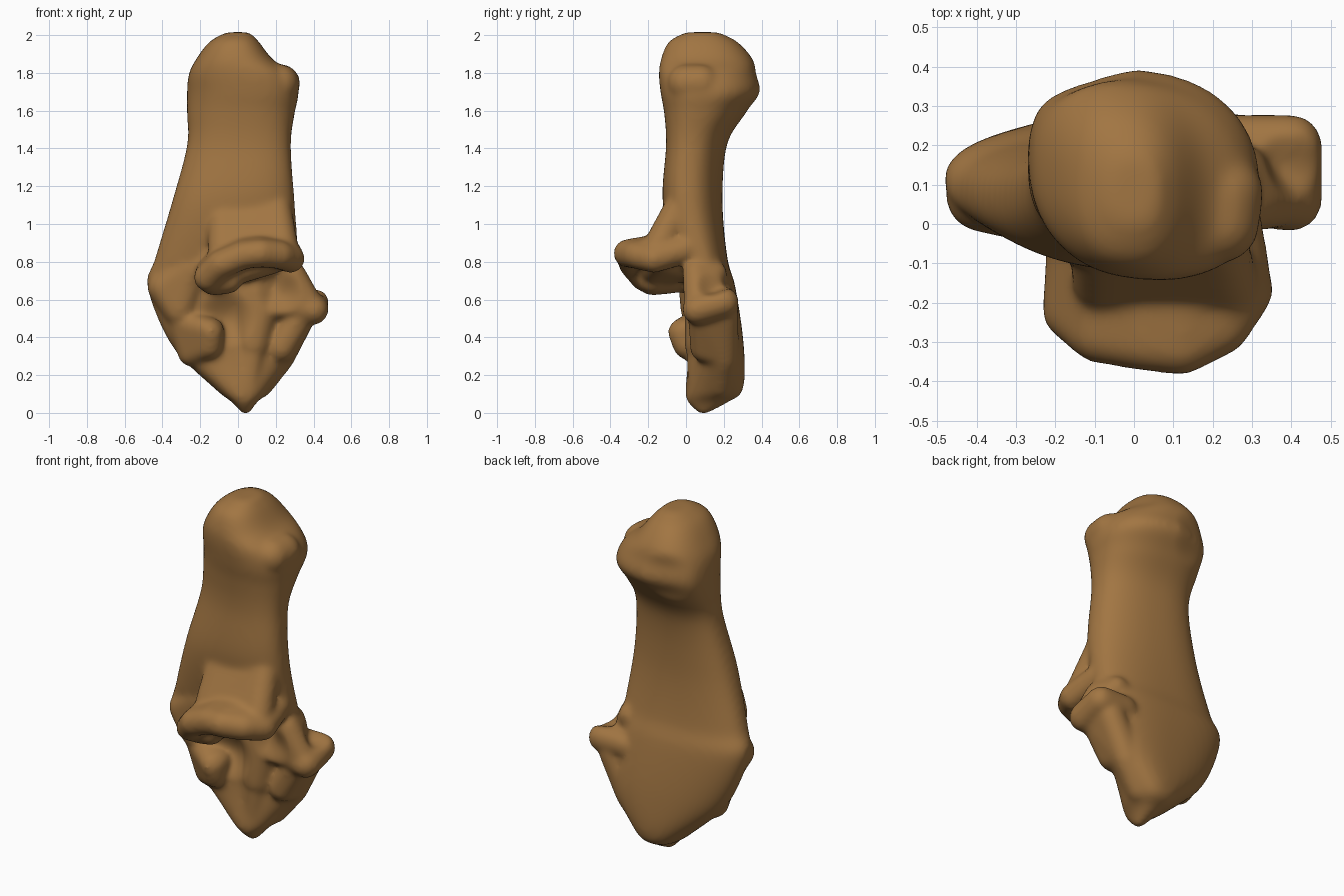
import bpy, bmesh, math
from mathutils import Vector

cube = bpy.data.objects.get("Cube")
if cube:
    bpy.data.objects.remove(cube)

ochre = bpy.data.materials.new("ochre_bone")
ochre.use_nodes = True
colour = (0.36, 0.18, 0.055, 1)
ochre.diffuse_color = colour
ochre.node_tree.nodes["Principled BSDF"].inputs["Base Color"].default_value = colour

bone_mesh = bmesh.new()
SIDES = 48
STEPS = 6


def smooth_sections(sections):
    """Yield sections along a smooth curve through the given ones."""
    rows = [Vector(section) for section in sections]
    rows = [rows[0]] + rows + [rows[-1]]
    for before, start, end, after in zip(rows, rows[1:], rows[2:], rows[3:]):
        leave, arrive = (end - before) / 2, (after - start) / 2
        for step in range(STEPS):
            t = step / STEPS
            ease = t * t * (3 - 2 * t)
            bend = leave * t * (1 - t) ** 2 - arrive * t * t * (1 - t)
            yield start.lerp(end, ease) + bend
    yield rows[-1]


def loft(sections):
    """Skin rounded rings given as height, left, right, front and back."""
    rings = []
    for z, left, right, front, back in smooth_sections(sections):
        width, depth = (right - left) / 2, (back - front) / 2
        # The rings twist slowly from foot to head
        twist = math.cos(2 * z) * width / 8
        ring = []
        for i in range(SIDES):
            angle = math.tau * i / SIDES
            u, v = [math.copysign(abs(t) ** 0.85, t) for t in (math.cos(angle), math.sin(angle))]
            ring.append(bone_mesh.verts.new((left + width * (1 + u), front + depth * (1 + v) + twist * u, z)))
        rings.append(ring)
    for low, high in zip(rings, rings[1:]):
        for i in range(SIDES):
            j = (i + 1) % SIDES
            bone_mesh.faces.new((low[i], low[j], high[j], high[i]))
    bone_mesh.faces.new(rings[0][::-1])
    bone_mesh.faces.new(rings[-1])


def hull(radius, *centres):
    """Add a convex skin around equal balls at the given centres."""
    part = bmesh.new()
    for centre in centres:
        made = bmesh.ops.create_icosphere(part, subdivisions=3, radius=radius)
        bmesh.ops.translate(part, verts=made["verts"], vec=centre)
    out = bmesh.ops.convex_hull(part, input=part.verts[:])
    leftover = out["geom_interior"] + out["geom_unused"]
    junk = {item for item in leftover if isinstance(item, bmesh.types.BMVert)}
    bmesh.ops.delete(part, geom=list(junk), context="VERTS")
    mesh = bpy.data.meshes.new("part")
    part.to_mesh(mesh)
    part.free()
    bone_mesh.from_mesh(mesh)
    bpy.data.meshes.remove(mesh)


# Shaft from the pointed foot up to the swollen head
loft([
    (-0.02, 0.02, 0.06, 0.07, 0.11),
    (0.04, -0.03, 0.1, 0.01, 0.22),
    (0.11, -0.12, 0.17, 0, 0.3),
    (0.34, -0.35, 0.31, 0.02, 0.3),
    (0.65, -0.48, 0.31, 0, 0.26),
    (0.8, -0.44, 0.32, -0.06, 0.22),
    (1.1, -0.35, 0.3, -0.12, 0.19),
    (1.4, -0.27, 0.28, -0.1, 0.21),
    (1.57, -0.27, 0.3, -0.11, 0.31),
    (1.68, -0.27, 0.32, -0.13, 0.39),
    (1.78, -0.26, 0.28, -0.14, 0.37),
    (1.86, -0.22, 0.18, -0.13, 0.35),
    (1.95, -0.15, 0.11, -0.09, 0.27),
    (2, -0.06, 0.06, 0, 0.17),
])

# Side lump of the head
hull(0.1, (0.22, 0, 1.73), (0.23, 0.08, 1.73), (0.15, 0.05, 1.6))

# Front shelf: a curved lip webbed back into the shaft
lip = [(-0.16, -0.22, 0.7), (-0.09, -0.28, 0.77), (0.03, -0.3, 0.82),
       (0.12, -0.31, 0.83), (0.22, -0.26, 0.82), (0.28, -0.17, 0.8)]
for a, b in zip(lip, lip[1:]):
    hull(0.075, a, b, *[(x * 0.9, 0, z + 0.05) for x, y, z in (a, b)])

# Thick underside of the shelf and the ramp above it
hull(0.075, (-0.13, -0.18, 0.68), (-0.05, -0.18, 0.69), (-0.12, 0, 0.7))
hull(0.065, (-0.1, -0.2, 0.7), (0.05, -0.17, 0.75), (0.2, -0.12, 0.79), (0.05, 0, 0.75))
hull(0.08, (-0.08, -0.14, 0.85), (0.24, -0.15, 0.86), (-0.08, 0, 1.1), (0.2, -0.02, 1.1))

# Outer knob, its neck and the flank below
hull(0.08, (0.4, 0.06, 0.53), (0.4, 0.2, 0.57), (0.25, 0.08, 0.57), (0.25, 0.2, 0.57))
hull(0.07, (0.38, 0.06, 0.56), (0.29, 0.05, 0.72), (0.25, 0.15, 0.72), (0.2, 0.06, 0.55))
hull(0.08, (0.33, 0.09, 0.5), (0.33, 0.2, 0.5), (0.23, 0.1, 0.33), (0.23, 0.2, 0.3))
hull(0.08, (0.23, 0.16, 0.33), (0.22, 0.2, 0.28), (0.11, 0.18, 0.14))

# Lower front lobe, opposite flank and middle keel
hull(0.07, (-0.14, -0.03, 0.42), (-0.15, 0, 0.34), (-0.3, 0.07, 0.46), (-0.25, 0.08, 0.3))
hull(0.09, (-0.39, 0.07, 0.65), (-0.31, 0.06, 0.53), (-0.25, 0.04, 0.75))
hull(0.09, (0.03, 0.09, 0.64), (0.14, 0.09, 0.62), (0.08, 0.08, 0.35))
hull(0.07, (0.08, 0.07, 0.35), (0.05, 0.08, 0.1))

# Fuse the parts into one soft surface
bmesh.ops.recalc_face_normals(bone_mesh, faces=bone_mesh.faces[:])
raw = bpy.data.meshes.new("bone_raw")
bone_mesh.to_mesh(raw)
bone_mesh.free()
bone = bpy.data.objects.new("heel_bone", raw)
bpy.context.collection.objects.link(bone)
fuse = bone.modifiers.new("fuse", "REMESH")
fuse.mode = "VOXEL"
fuse.voxel_size = 0.014
soften = bone.modifiers.new("soften", "SMOOTH")
soften.factor = 0.5
soften.iterations = 16
graph = bpy.context.evaluated_depsgraph_get()
skin = bpy.data.meshes.new_from_object(bone.evaluated_get(graph))
bone.modifiers.clear()
bone.data = skin
bpy.data.meshes.remove(raw)


def press(centre, radius, push):
    """Push a soft hollow into the surface."""
    for vertex in skin.vertices:
        distance = (vertex.co - Vector(centre)).length / radius
        if distance < 1:
            vertex.co += Vector(push) * (1 - distance ** 2) ** 2


# Hollows beside the keel, above the knob and behind the head
press((-0.06, 0, 0.48), 0.16, (0, 0.05, 0))
press((0.22, 0, 0.62), 0.13, (0, 0.04, 0))
press((0.4, 0.15, 0.66), 0.1, (-0.02, 0, -0.02))
press((-0.12, 0.34, 1.7), 0.16, (0, -0.03, 0))

# Stand it on the ground
bone.location.z = -min(vertex.co.z for vertex in skin.vertices)

skin.materials.clear()
skin.materials.append(ochre)
for face in skin.polygons:
    face.material_index = 0
    face.use_smooth = True
